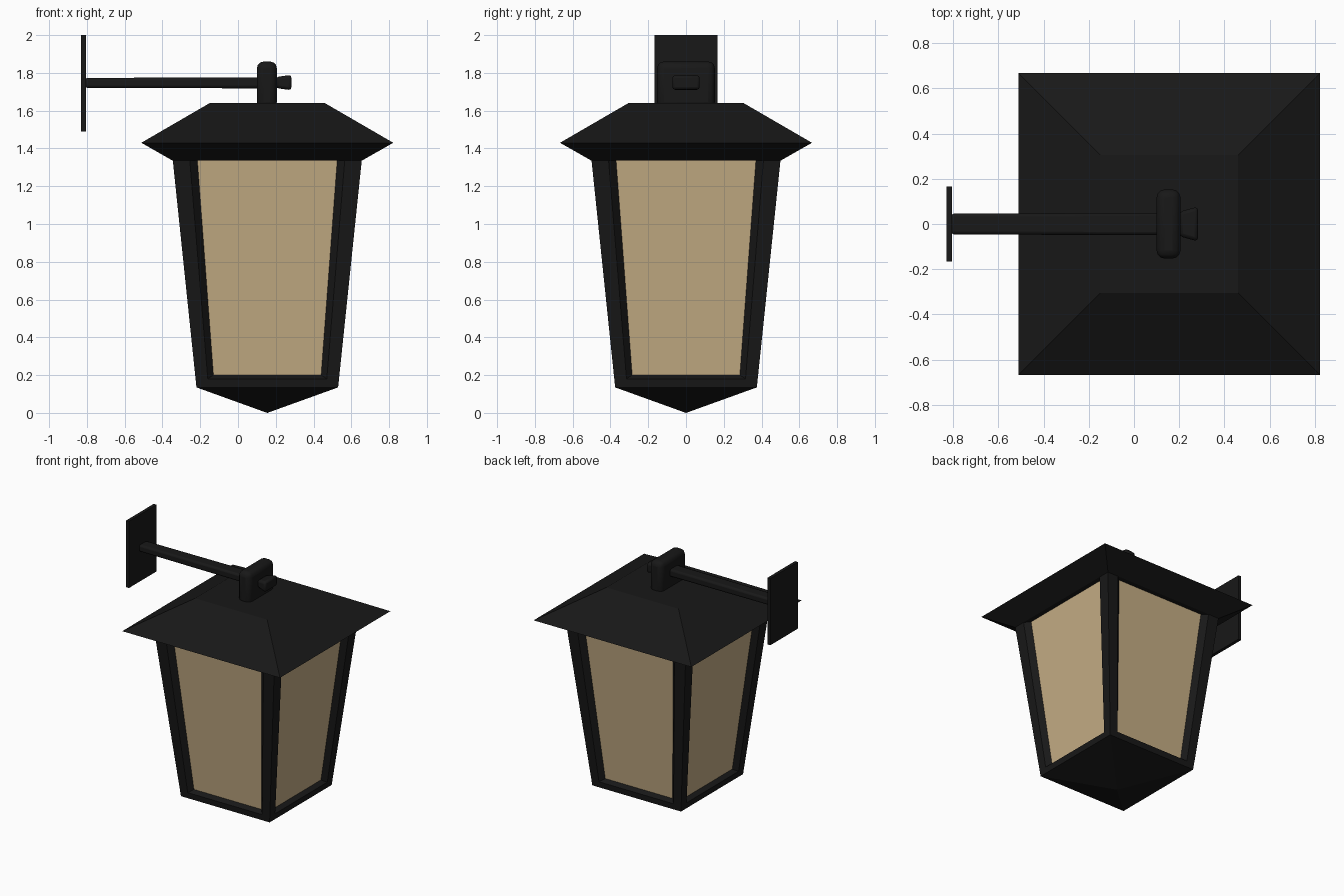
import bpy, bmesh, math
from mathutils import Matrix, Vector

if "Cube" in bpy.data.objects:
    bpy.data.objects.remove(bpy.data.objects["Cube"])

CX = 0.155  # lantern axis


def material(name, col):
    m = bpy.data.materials.new(name)
    m.diffuse_color = (*col, 1)
    m.use_nodes = True
    m.node_tree.nodes["Principled BSDF"].inputs["Base Color"].default_value = m.diffuse_color
    return m


BLACK = material("black_metal", (0.009, 0.009, 0.009))
AMBER = material("amber_glass", (0.56, 0.42, 0.235))


def finish(bm, name, mat, loc=(0, 0, 0)):
    bmesh.ops.remove_doubles(bm, verts=bm.verts, dist=1e-5)
    bmesh.ops.recalc_face_normals(bm, faces=bm.faces)
    me = bpy.data.meshes.new(name)
    bm.to_mesh(me)
    bm.free()
    me.materials.append(mat)
    ob = bpy.data.objects.new(name, me)
    ob.location = loc
    bpy.context.collection.objects.link(ob)
    return ob


def square_loft(name, rings):
    """Loft square rings given as (half width, z), capped at both ends."""
    bm = bmesh.new()
    loops = [[bm.verts.new((sx * h, sy * h, z))
              for sx, sy in ((-1, -1), (1, -1), (1, 1), (-1, 1))] for h, z in rings]
    for a, b in zip(loops, loops[1:]):
        for i in range(4):
            j = (i + 1) % 4
            bm.faces.new((a[i], a[j], b[j], b[i]))
    bm.faces.new(loops[0][::-1])
    bm.faces.new(loops[-1])
    return finish(bm, name, BLACK, (CX, 0, 0))


def bar(name, x0, x1, y, z0, z1, bevel=0, segs=3, end_scale=1):
    """Box along x, optionally rounded and flared towards its far end."""
    bm = bmesh.new()
    bmesh.ops.create_cube(bm, size=1)
    for v in bm.verts:
        s = end_scale if v.co.x < 0 else 1
        v.co = Vector((v.co.x * (x1 - x0), v.co.y * 2 * y * s, v.co.z * (z1 - z0) * s))
    ob = finish(bm, name, BLACK, ((x0 + x1) / 2, 0, (z0 + z1) / 2))
    if bevel:
        mod = ob.modifiers.new("rounding", 'BEVEL')
        mod.width, mod.segments = bevel, segs
        bpy.context.view_layer.objects.active = ob
        ob.select_set(True)
        bpy.ops.object.shade_smooth_by_angle(angle=math.radians(35))
        ob.select_set(False)
    return ob


# tapering side: half width of the body at a height
def half(z):
    return 0.375 + (z - 0.135) * 0.125 / 1.2


def side_quad(bm, rot, wb, zb, wt, zt, depth):
    pts = [(-wb, zb), (wb, zb), (wt, zt), (-wt, zt)]
    return [bm.verts.new(rot @ Vector((x, -half(z) + depth, z))) for x, z in pts]


# four framed sides with recessed panes
frame, glass = bmesh.new(), bmesh.new()
for k in range(4):
    rot = Matrix.Rotation(k * math.pi / 2, 3, 'Z')
    outer = side_quad(frame, rot, half(0.135), 0.135, half(1.335), 1.335, 0)
    opening = side_quad(frame, rot, 0.315, 0.18, 0.41, 1.335, 0)
    inner = side_quad(frame, rot, 0.285, 0.2, 0.37, 1.335, 0.035)
    for a, b in ((outer, opening), (opening, inner)):
        for i in (0, 1, 3):
            j = (i + 1) % 4
            frame.faces.new((a[i], a[j], b[j], b[i]))
    glass.faces.new(side_quad(glass, rot, 0.285, 0.2, 0.37, 1.335, 0.035))
finish(frame, "lantern_frame", BLACK, (CX, 0, 0))
finish(glass, "glass_panes", AMBER, (CX, 0, 0))

# roof and pointed base
square_loft("roof", [(0.5, 1.335), (0.667, 1.43), (0.305, 1.64)])
square_loft("pointed_base", [(0.0005, 0.0), (0.375, 0.135)])

# wall bracket: plate, arm, hanger loop and end knob
bar("wall_plate", -0.83, -0.806, 0.166, 1.49, 2.0)
bar("bracket_arm", -0.81, 0.215, 0.05, 1.718, 1.776, 0.014, 2, 0.92)
bar("hanger_loop", 0.1, 0.206, 0.153, 1.61, 1.86, 0.036)
bar("end_knob", 0.2, 0.283, 0.077, 1.708, 1.79, 0.016, 2, 0.7)
